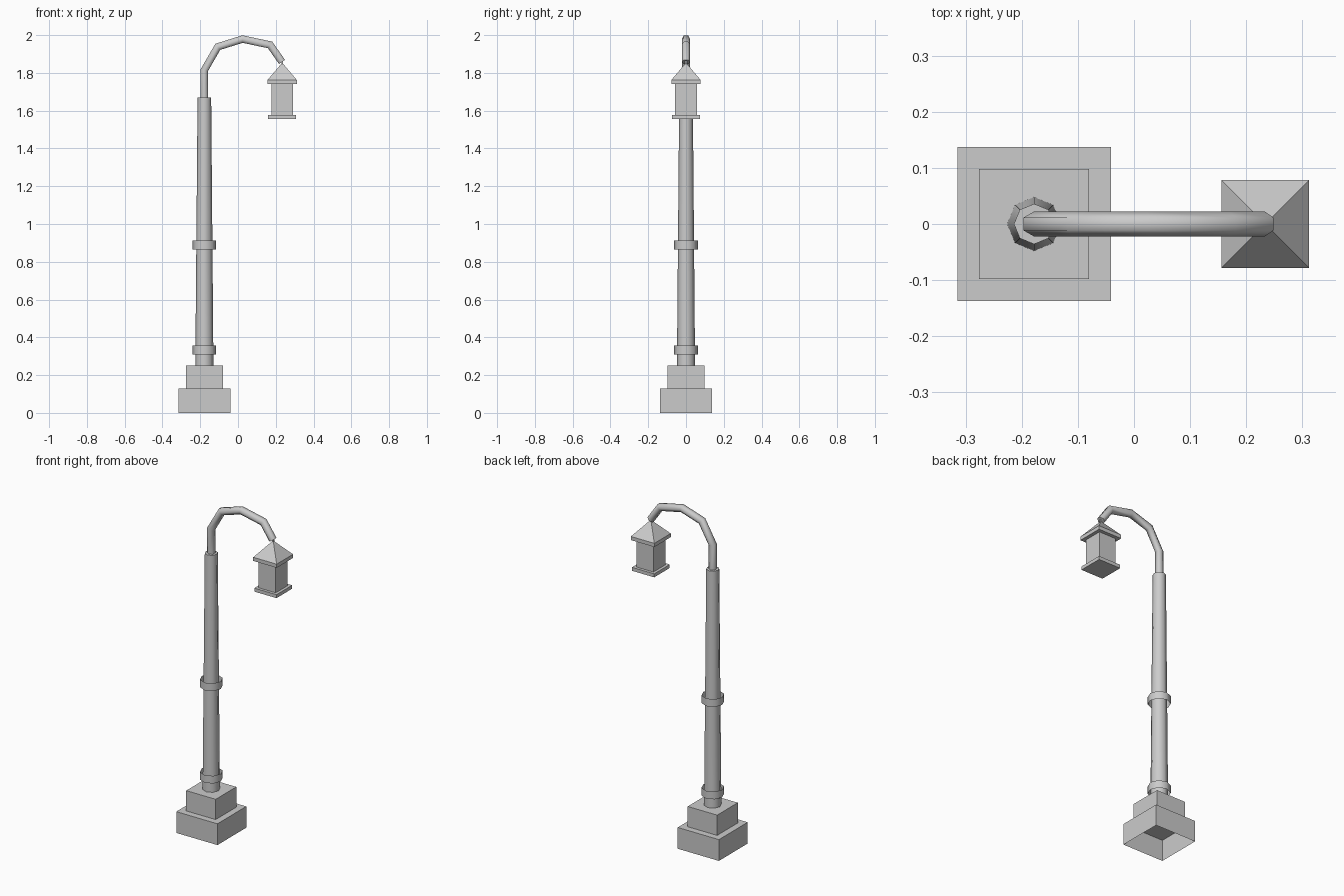
import bpy
import bmesh
from math import cos, sin, pi, radians
from mathutils import Vector

if "Cube" in bpy.data.objects:
    bpy.data.objects.remove(bpy.data.objects["Cube"], do_unlink=True)

GREY = (0.6, 0.6, 0.6, 1)
metal = bpy.data.materials.new("grey_metal")
metal.use_nodes = True
metal.diffuse_color = GREY
metal.node_tree.nodes["Principled BSDF"].inputs["Base Color"].default_value = GREY

POST_X, LAMP_X = -0.178, 0.234


def finish(name, bm, smooth=False):
    mesh = bpy.data.meshes.new(name)
    bm.to_mesh(mesh)
    bm.free()
    mesh.materials.append(metal)
    obj = bpy.data.objects.new(name, mesh)
    bpy.context.collection.objects.link(obj)
    if smooth:
        bpy.ops.object.select_all(action='DESELECT')
        obj.select_set(True)
        bpy.context.view_layer.objects.active = obj
        bpy.ops.object.shade_smooth_by_angle(angle=radians(65))
    return obj


def loft(name, rings, bottom=True, top=True, smooth=False):
    """Skin a list of equal-sized point rings, with optional end caps."""
    bm = bmesh.new()
    rows = [[bm.verts.new(p) for p in ring] for ring in rings]
    n = len(rows[0])
    for a, b in zip(rows, rows[1:]):
        for i in range(n):
            j = (i + 1) % n
            bm.faces.new((a[i], a[j], b[j], b[i]))
    if bottom:
        bm.faces.new(rows[0][::-1])
    if top:
        bm.faces.new(rows[-1])
    return finish(name, bm, smooth)


def square(x, half, z):
    return [(x + sx * half, sy * half, z) for sx, sy in ((-1, -1), (1, -1), (1, 1), (-1, 1))]


def octagon(r, z):
    return [(POST_X + r * cos(i * pi / 4), r * sin(i * pi / 4), z) for i in range(8)]


def block(name, x, half, z0, z1, **caps):
    return loft(name, [square(x, half, z0), square(x, half, z1)], **caps)


# Stepped plinth, hollow underneath
block("plinth_lower", POST_X, 0.137, 0, 0.128, bottom=False)
block("plinth_upper", POST_X, 0.098, 0.128, 0.25, bottom=False)

# Tapered post with two open collars
loft("post", [octagon(0.048, 0.25), octagon(0.036, 1.67)], smooth=True)
for name, z in (("collar_lower", 0.31), ("collar_upper", 0.866)):
    loft(name, [octagon(0.0625, z), octagon(0.0625, z + 0.046)],
         bottom=False, top=False, smooth=True)

# Curved six-sided arm, mitred at each bend
path = [Vector((x, 0, z)) for x, z in (
    (POST_X, 1.66), (POST_X, 1.815), (-0.107, 1.938),
    (0.024, 1.979), (0.17, 1.948), (0.233, 1.858))]
rings = []
for i, p in enumerate(path):
    before = (p - path[i - 1]).normalized() if i else Vector((0, 0, 1))
    after = (path[i + 1] - p).normalized() if i + 1 < len(path) else before
    tangent = (before + after).normalized()
    side = Vector((tangent.z, 0, -tangent.x)) / tangent.dot(before)
    rings.append([p + 0.0223 * (side * cos(a) + Vector((0, sin(a), 0)))
                  for a in [pi / 6 + k * pi / 3 for k in range(6)]])
loft("arm", rings, smooth=True)

# Lantern: hanger, roof, eaves, panels and floor
block("lantern_hanger", LAMP_X, 0.005, 1.835, 1.865)
loft("lantern_roof", [square(LAMP_X, 0.078, 1.762), square(LAMP_X, 0.004, 1.849)])
block("lantern_eaves", LAMP_X, 0.078, 1.74, 1.762)
block("lantern_body", LAMP_X, 0.057, 1.575, 1.74)
block("lantern_floor", LAMP_X, 0.074, 1.555, 1.576)
